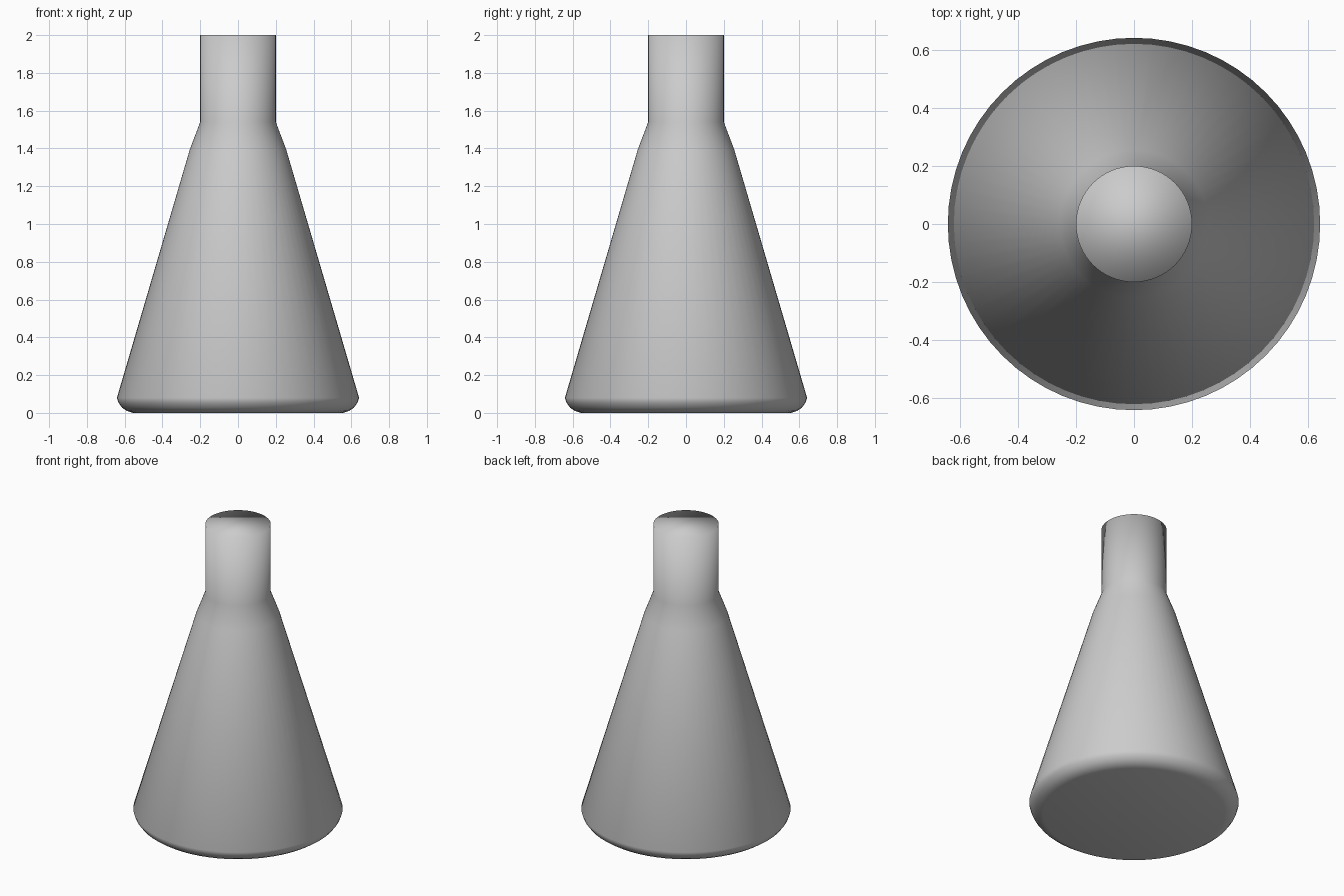
import bpy
import bmesh
import math

cube = bpy.data.objects.get("Cube")
if cube:
    bpy.data.objects.remove(cube, do_unlink=True)

SEGMENTS = 64

# Plain grey material
grey = bpy.data.materials.new("plain_grey")
grey.use_nodes = True
colour = (0.6, 0.6, 0.6, 1)
grey.diffuse_color = colour
grey.node_tree.nodes["Principled BSDF"].inputs["Base Color"].default_value = colour

# Flask outline as (radius, height): rounded foot, cone, shoulder, neck
PROFILE = [
    (0.555, 0), (0.588, 0.01), (0.614, 0.028), (0.632, 0.053), (0.641, 0.08),
    (0.255, 1.395), (0.2, 1.54), (0.2, 2),
]


def lathe(name, profile, material):
    """Revolve an outline about z and close both ends with flat caps."""
    bm = bmesh.new()
    rings = []
    for radius, height in profile:
        ring = []
        for i in range(SEGMENTS):
            angle = math.tau * i / SEGMENTS
            ring.append(bm.verts.new((radius * math.cos(angle), radius * math.sin(angle), height)))
        rings.append(ring)
    for low, high in zip(rings, rings[1:]):
        for i in range(SEGMENTS):
            j = (i + 1) % SEGMENTS
            bm.faces.new((low[i], low[j], high[j], high[i]))
    bm.faces.new(rings[0][::-1])
    bm.faces.new(rings[-1])
    # Smooth everywhere, the neck rim included
    for face in bm.faces:
        face.smooth = True
    mesh = bpy.data.meshes.new(name)
    bm.to_mesh(mesh)
    bm.free()
    mesh.materials.append(material)
    obj = bpy.data.objects.new(name, mesh)
    bpy.context.collection.objects.link(obj)
    return obj


lathe("conical_flask", PROFILE, grey)
